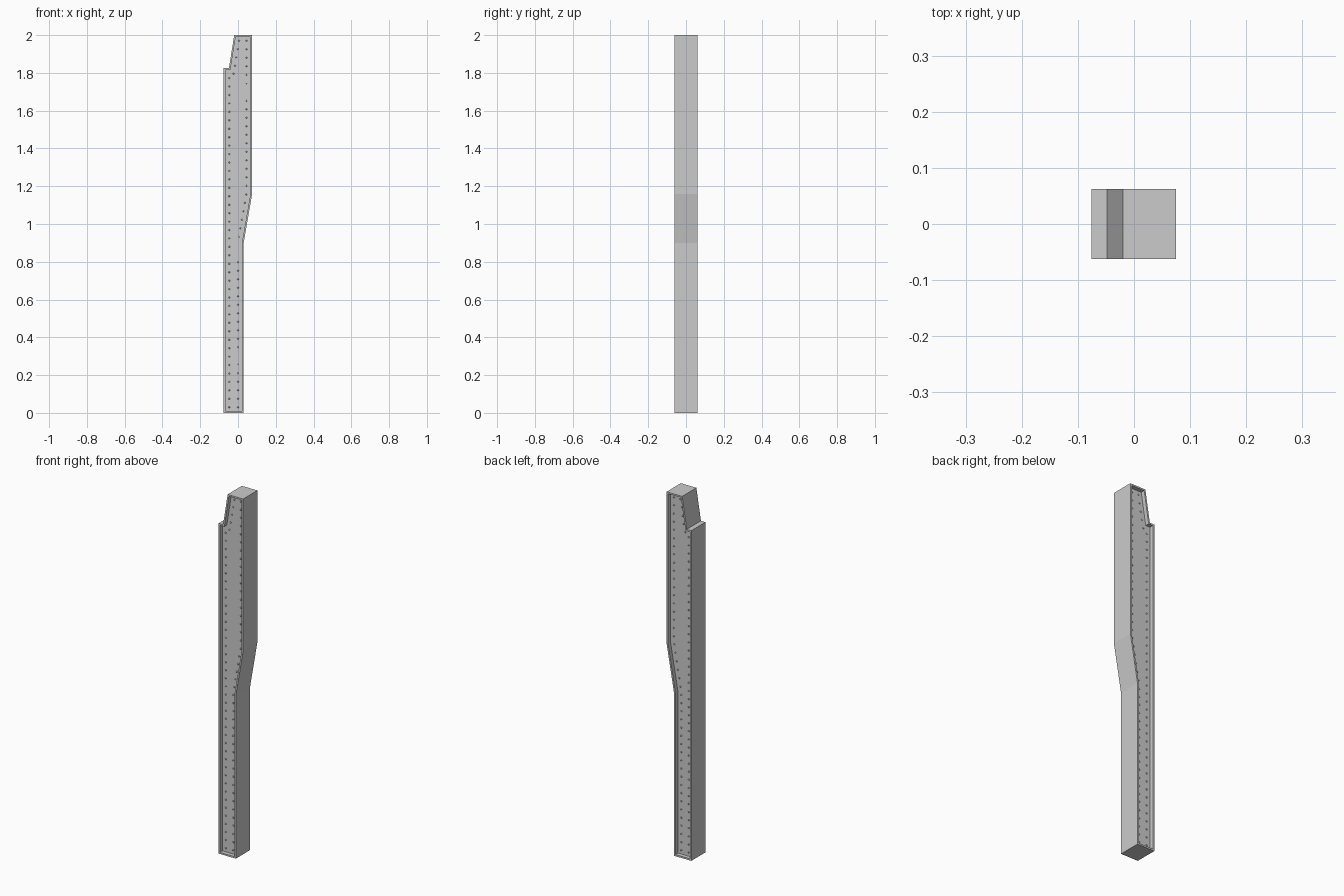
import bpy, bmesh, math
from mathutils import Vector

if "Cube" in bpy.data.objects:
    bpy.data.objects.remove(bpy.data.objects["Cube"])

HALF_Y = 0.062     # half depth of the flanges
WEB_Y = 0.040      # half depth of the recessed web
FLANGE = 0.009     # flange plate thickness
RIVET_IN = 0.030   # rivet line distance from the outer edge
PITCH = 0.045

# Column outline in x/z, counter-clockwise
OUTLINE = [Vector(p) for p in (
    (-0.076, 0), (0.030, 0), (0.030, 0.90), (0.075, 1.16), (0.075, 2.0),
    (-0.020, 2.0), (-0.048, 1.825), (-0.076, 1.825))]


def inset(points, d):
    """Mitred inward offset of a closed outline."""
    result = []
    for i, p in enumerate(points):
        a = (p - points[i - 1]).normalized()
        b = (points[(i + 1) % len(points)] - p).normalized()
        na, nb = Vector((-a.y, a.x)), Vector((-b.y, b.x))
        result.append(p + (na + nb) * d / (1 + na.dot(nb)))
    return result


def make_object(name, bm):
    bmesh.ops.recalc_face_normals(bm, faces=bm.faces)
    mesh = bpy.data.meshes.new(name)
    bm.to_mesh(mesh)
    bm.free()
    ob = bpy.data.objects.new(name, mesh)
    bpy.context.collection.objects.link(ob)
    return ob


# Column body: outer flange skin, rims, recess walls and web plates
inner = inset(OUTLINE, FLANGE)
bm = bmesh.new()
rings = [[bm.verts.new((p.x, y, p.y)) for p in pts] for pts, y in (
    (inner, -WEB_Y), (inner, -HALF_Y), (OUTLINE, -HALF_Y),
    (OUTLINE, HALF_Y), (inner, HALF_Y), (inner, WEB_Y))]
n = len(OUTLINE)
for r0, r1 in zip(rings, rings[1:]):
    for i in range(n):
        j = (i + 1) % n
        bm.faces.new((r0[i], r0[j], r1[j], r1[i]))
bm.faces.new(rings[0])
bm.faces.new(rings[-1])
make_object("column_body", bm)


def spaced(path):
    """Evenly spaced points along an open path."""
    lengths = [(b - a).length for a, b in zip(path, path[1:])]
    count = round(sum(lengths) / PITCH)
    for k in range(count + 1):
        t = sum(lengths) * k / count
        for a, b, length in zip(path, path[1:], lengths):
            if t <= length + 1e-6:
                yield a.lerp(b, t / length)
                break
            t -= length


# Rivet heads: one row up each edge, on both web faces
line = inset(OUTLINE, RIVET_IN)
rows = [line[1:5], [line[0], line[7], line[6], line[5]]]
bm = bmesh.new()
for row in rows:
    for p in spaced(row):
        for side in (-1, 1):
            prev = None
            for radius, height in ((0.0045, -0.001), (0.0040, 0.002), (0.0020, 0.0035)):
                ring = [bm.verts.new((p.x + radius * math.cos(a * math.tau / 8),
                                      side * (WEB_Y + height),
                                      p.y + radius * math.sin(a * math.tau / 8)))
                        for a in range(8)]
                if prev:
                    for i in range(8):
                        bm.faces.new((prev[i], prev[i - 1], ring[i - 1], ring[i]))
                else:
                    bm.faces.new(ring)
                prev = ring
            bm.faces.new(prev)
make_object("web_rivets", bm)
